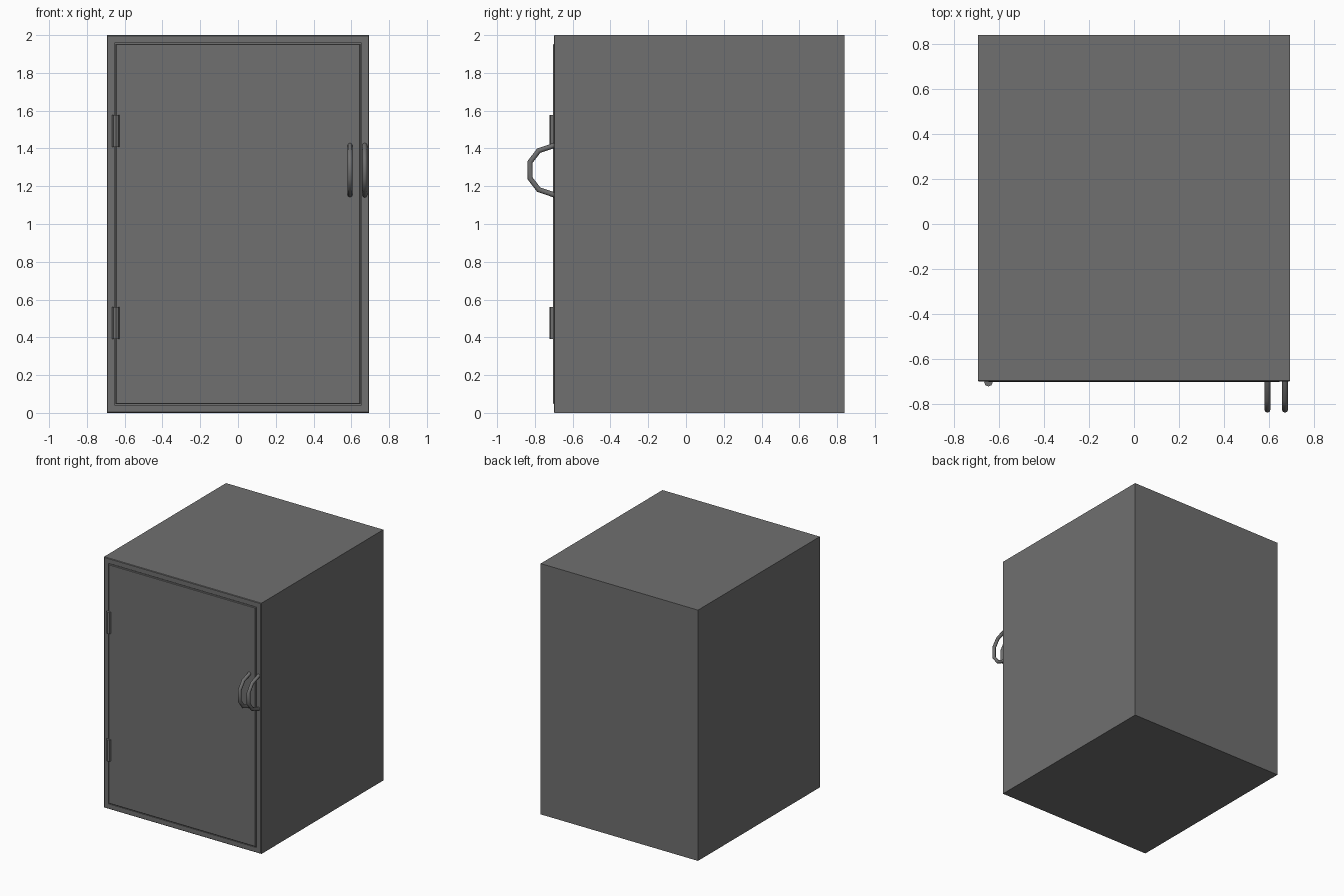
import bpy, bmesh, math
from mathutils import Matrix, Vector

if "Cube" in bpy.data.objects:
    bpy.data.objects.remove(bpy.data.objects["Cube"])

HALF_W, FRONT, BACK, HEIGHT = 0.694, -0.699, 0.84, 2.0
WALL, GAP, SOFT = 0.041, 0.005, 0.004

metal = bpy.data.materials.new("dark_grey_metal")
metal.diffuse_color = (0.16, 0.16, 0.16, 1)
metal.use_nodes = True
metal.node_tree.nodes["Principled BSDF"].inputs["Base Color"].default_value = metal.diffuse_color


def finish(name, bm, smooth=False):
    bmesh.ops.recalc_face_normals(bm, faces=bm.faces)
    mesh = bpy.data.meshes.new(name)
    for f in bm.faces:
        f.smooth = smooth and len(f.verts) == 4
    bm.to_mesh(mesh)
    bm.free()
    mesh.materials.append(metal)
    ob = bpy.data.objects.new(name, mesh)
    bpy.context.collection.objects.link(ob)
    return ob


def box(lo, hi):
    bm = bmesh.new()
    lo, hi = Vector(lo), Vector(hi)
    bmesh.ops.create_cube(bm, size=1, matrix=Matrix.Translation((lo + hi) / 2)
                          @ Matrix.Diagonal((*(hi - lo), 1)))
    return bm


def front_face(bm):
    bm.normal_update()
    return min(bm.faces, key=lambda f: f.calc_center_median().y)


def bevel_front(bm):
    bmesh.ops.bevel(bm, geom=list(front_face(bm).edges), offset=SOFT,
                    segments=1, affect='EDGES')


# Cabinet body: hollow box, open at the front, with a softened front rim
bm = box((-HALF_W, FRONT, 0), (HALF_W, BACK, HEIGHT))
bevel_front(bm)
mouth = front_face(bm)
bmesh.ops.inset_region(bm, faces=[mouth], thickness=WALL - SOFT,
                       use_even_offset=True)
centre = Vector((0, FRONT, HEIGHT / 2))
mouth = min(bm.faces, key=lambda f: (f.calc_center_median() - centre).length)
inner = bmesh.ops.extrude_discrete_faces(bm, faces=[mouth])["faces"][0]
bmesh.ops.translate(bm, verts=list(inner.verts), vec=(0, BACK - FRONT - WALL, 0))
finish("cabinet_body", bm)

# Door panel: sits in the opening, slightly proud of the frame
edge = WALL + GAP
bm = box((-HALF_W + edge, FRONT - 0.004, edge),
         (HALF_W - edge, FRONT + 0.04, HEIGHT - edge))
bevel_front(bm)
finish("door", bm)

# Hinge barrels along the left edge of the door
for name, z in (("lower_hinge", 0.475), ("upper_hinge", 1.492)):
    bm = bmesh.new()
    bmesh.ops.create_cone(bm, cap_ends=True, segments=8, radius1=0.019,
                          radius2=0.019, depth=0.17,
                          matrix=Matrix.Translation((-0.647, -0.703, z)))
    finish(name, bm)


# Handles: faceted bow swept from a round section
def handle(name, x, radius=0.0135, sides=8, mid_z=1.285):
    half = [(-0.68, 0.137), (-0.78, 0.103), (-0.825, 0.044)]
    path = [Vector((x, y, mid_z - h)) for y, h in half]
    path += [Vector((x, y, mid_z + h)) for y, h in reversed(half)]
    bm = bmesh.new()
    rings = []
    for i, p in enumerate(path):
        a = (p - path[i - 1]).normalized() if i else None
        b = (path[i + 1] - p).normalized() if i < len(path) - 1 else None
        tangent = ((a or b) + (b or a)).normalized()
        normal = Vector((1, 0, 0)).cross(tangent)
        mitre = 1 / tangent.dot(a or b)
        rings.append([bm.verts.new(p + radius * (
            Vector((1, 0, 0)) * math.cos(t) + normal * mitre * math.sin(t)))
            for t in (2 * math.pi * k / sides for k in range(sides))])
    for r, s in zip(rings, rings[1:]):
        for k in range(sides):
            n = (k + 1) % sides
            bm.faces.new((r[k], r[n], s[n], s[k]))
    bm.faces.new(rings[0])
    bm.faces.new(rings[-1])
    return finish(name, bm, smooth=True)


handle("door_handle", 0.593)
handle("frame_handle", 0.671)
